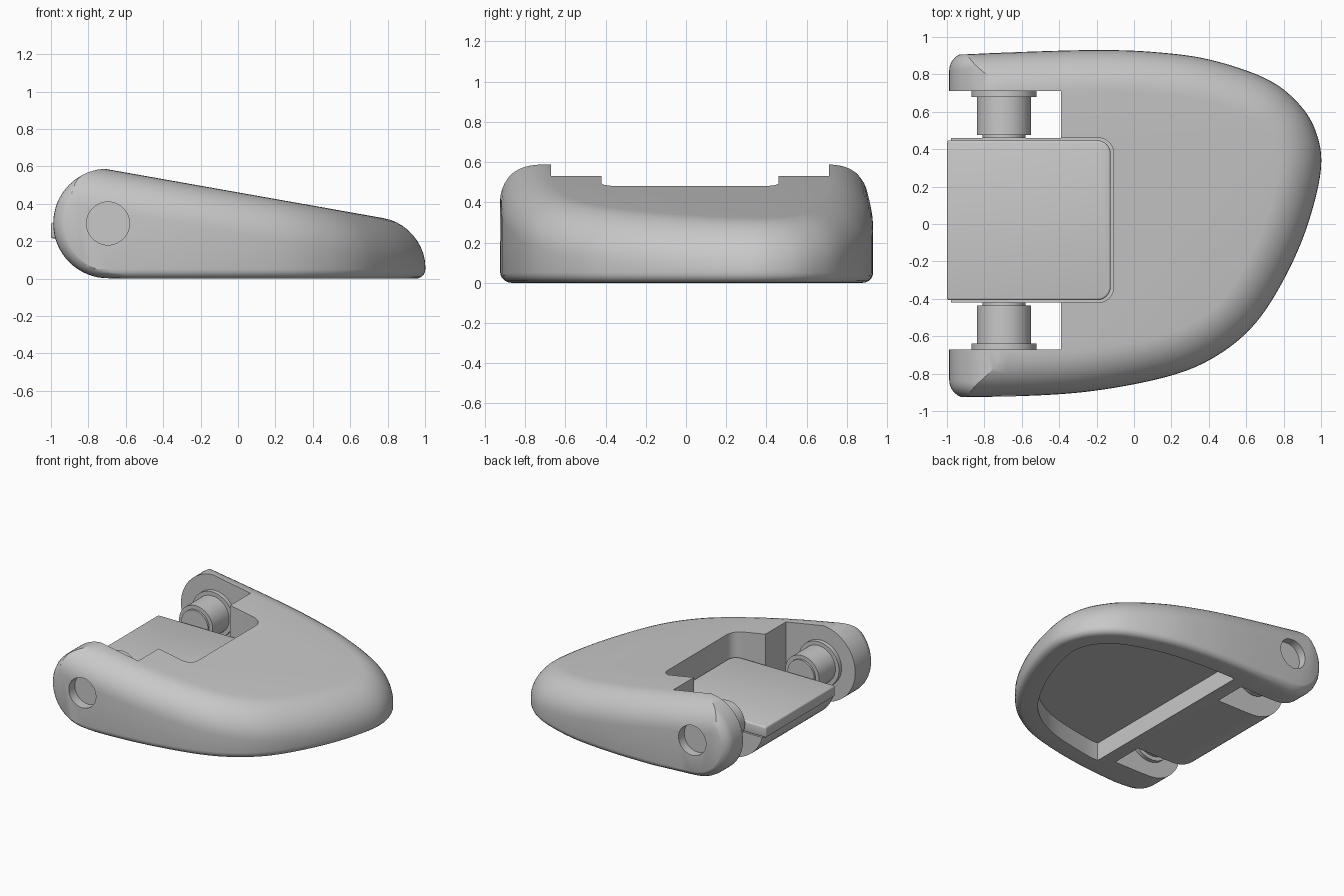
import bpy, bmesh, math
from mathutils import Vector

if "Cube" in bpy.data.objects:
    bpy.data.objects.remove(bpy.data.objects["Cube"], do_unlink=True)

GREY = (0.58, 0.58, 0.58, 1)
grey = bpy.data.materials.new("plain_grey")
grey.use_nodes = True
grey.diffuse_color = GREY
grey.node_tree.nodes["Principled BSDF"].inputs["Base Color"].default_value = GREY


def orient(mesh):
    """Weld the mesh and turn all its faces outward."""
    bm = bmesh.new()
    bm.from_mesh(mesh)
    bmesh.ops.remove_doubles(bm, verts=bm.verts[:], dist=1e-5)
    bm.normal_update()
    bmesh.ops.recalc_face_normals(bm, faces=bm.faces[:])
    bm.to_mesh(mesh)
    bm.free()
    mesh.update()


def loft(name, rings):
    """Closed solid from a stack of rings with equal point counts."""
    n = len(rings[0])
    verts = [tuple(p) for ring in rings for p in ring]
    faces = [tuple(range(n))[::-1], tuple(range(len(verts) - n, len(verts)))]
    for r in range(len(rings) - 1):
        for i in range(n):
            a, b = r * n + i, r * n + (i + 1) % n
            faces.append((a, b, b + n, a + n))
    mesh = bpy.data.meshes.new(name)
    mesh.from_pydata(verts, [], faces)
    orient(mesh)
    mesh.materials.append(grey)
    ob = bpy.data.objects.new(name, mesh)
    bpy.context.collection.objects.link(ob)
    return ob


def prism(name, pts, z0, z1):
    return loft(name, [[(x, y, z) for x, y in pts] for z in (z0, z1)])


def box(name, x, y, z):
    return prism(name, [(x[0], y[0]), (x[1], y[0]), (x[1], y[1]), (x[0], y[1])], z[0], z[1])


def tongue_outline(x0, x1, y0, y1, r):
    """Rectangle with its two +x corners rounded."""
    pts = [(x0, y1), (x0, y0)]
    for cy, start in ((y0 + r, -90), (y1 - r, 0)):
        for k in range(9):
            a = math.radians(start + k * 90 / 8)
            pts.append((x1 - r + r * math.cos(a), cy + r * math.sin(a)))
    return pts


def cylinder(name, x, z, r, y0, y1, n=48):
    ring = [(x + r * math.cos(t), z + r * math.sin(t))
            for t in (2 * math.pi * k / n for k in range(n))]
    return loft(name, [[(a, y, b) for a, b in ring] for y in (y0, y1)])


def apply(ob, mod):
    bpy.context.view_layer.objects.active = ob
    bpy.ops.object.modifier_apply(modifier=mod.name)


def bevel(ob, width, segments):
    m = ob.modifiers.new("bevel", 'BEVEL')
    m.width, m.segments = width, segments
    m.limit_method, m.angle_limit = 'ANGLE', math.radians(40)
    apply(ob, m)
    orient(ob.data)


def boolean(ob, cutter, op='DIFFERENCE'):
    m = ob.modifiers.new("cut", 'BOOLEAN')
    m.operation, m.solver, m.object = op, 'EXACT', cutter
    m.use_hole_tolerant = True
    apply(ob, m)
    bpy.data.objects.remove(cutter, do_unlink=True)
    orient(ob.data)


def smooth(ob, angle=32):
    bpy.ops.object.select_all(action='DESELECT')
    ob.select_set(True)
    bpy.context.view_layer.objects.active = ob
    bpy.ops.object.shade_smooth_by_angle(angle=math.radians(angle))


# Plan outline of the housing, running from the front arm around the nose
KEYS = [(-1.5, -.925), (-1.1, -.925), (-.6, -.92), (-.2, -.89), (.2, -.81), (.45, -.7),
        (.65, -.53), (.81, -.28), (.93, 0), (1, .3), (.97, .5), (.87, .655),
        (.7, .78), (.4, .88), (.1, .92), (-.2, .93), (-.6, .92), (-1.1, .9), (-1.5, .9)]


def spline(keys, steps=6):
    v = [Vector(k) for k in keys]
    out = []
    for a, b, c, d in zip(v, v[1:], v[2:], v[3:]):
        for k in range(steps):
            t = k / steps
            out.append(0.5 * (2 * b + (c - a) * t + (2 * a - 5 * b + 4 * c - d) * t * t
                              + (3 * b - a - 3 * c + d) * t ** 3))
    return out + [v[-2]]


OUTLINE = spline(KEYS)


def inset(d):
    pts = []
    for i, p in enumerate(OUTLINE):
        t = OUTLINE[min(i + 1, len(OUTLINE) - 1)] - OUTLINE[max(i - 1, 0)]
        pts.append(p + Vector((-t.y, t.x)).normalized() * d)
    return pts


def top_z(x):
    return 0.461 - 0.177 * x


# Housing: rounded rim below, large fillet up to the sloping top
LOW, HIGH, AXLE_X, AXLE_Z = 0.05, 0.22, -0.695, 0.295
rings = []
for k in range(6):
    a = k / 5 * math.pi / 2
    rings.append([(p.x, p.y, LOW - LOW * math.cos(a)) for p in inset(LOW * (1 - math.sin(a)))])
for k in range(11):
    a = k / 10 * math.pi / 2
    d = HIGH * (1 - math.cos(a))
    rings.append([(p.x, p.y, top_z(p.x) - HIGH * (1 - math.sin(a))) for p in inset(d)])
housing = loft("housing", rings)

# Round the hinge end of the arms
side = [(1.5, -.05), (1.5, .6)]
for k in range(33):
    a = math.pi / 2 + math.pi * k / 32
    side.append((AXLE_X + 0.293 * math.cos(a), AXLE_Z + 0.293 * math.sin(a)))
arm_end = loft("arm_end_shape", [[(x, y * (1 + .06 * (x + 1)), z) for x, z in side]
                                 for y in (-.925, .91)])
bevel(arm_end, 0.09, 6)
boolean(housing, arm_end, 'INTERSECT')

# Openings beside the tongue, pocket above it
Y0, Y1 = -0.42, 0.46
boolean(housing, box("front_gap", (-1.3, -.39), (-.67, Y0), (-.2, 1)))
boolean(housing, box("back_gap", (-1.3, -.39), (Y1, .71), (-.2, 1)))
boolean(housing, prism("pocket", tongue_outline(-1.3, -.11, Y0, Y1, .08), 0.22, 1))

# Shallow hollow underneath
hollow = [(p.x, p.y) for p in inset(0.16) if p.x > -0.27]
hollow = [(-0.28, hollow[0][1])] + hollow + [(-0.28, hollow[-1][1])]
boolean(housing, prism("hollow", hollow, -0.2, 0.14))

# Round recesses on the outer faces of the arms
for y in (-.85, .85):
    boolean(housing, cylinder("recess", AXLE_X, AXLE_Z, 0.115, y, y + math.copysign(.3, y)))
smooth(housing)

# Plate lying on the tongue
plate = prism("tongue_plate", tongue_outline(-1, -.125, Y0 + .013, Y1 - .013, .07), 0.215, 0.3)
bevel(plate, 0.012, 3)
smooth(plate)

# Stepped hinge pins between arms and tongue
for side_name, arm_y, tongue_y in (("front", -.67, Y0), ("back", .71, Y1)):
    s = math.copysign(1, arm_y)
    steps = [("flange", .175, arm_y, arm_y - s * .032),
             ("pin", .145, arm_y - s * .03, tongue_y + s * .015),
             ("neck", .115, tongue_y + s * .02, tongue_y)]
    for part, r, a, b in steps:
        smooth(cylinder(f"{side_name}_{part}", AXLE_X, AXLE_Z, r, a, b))
